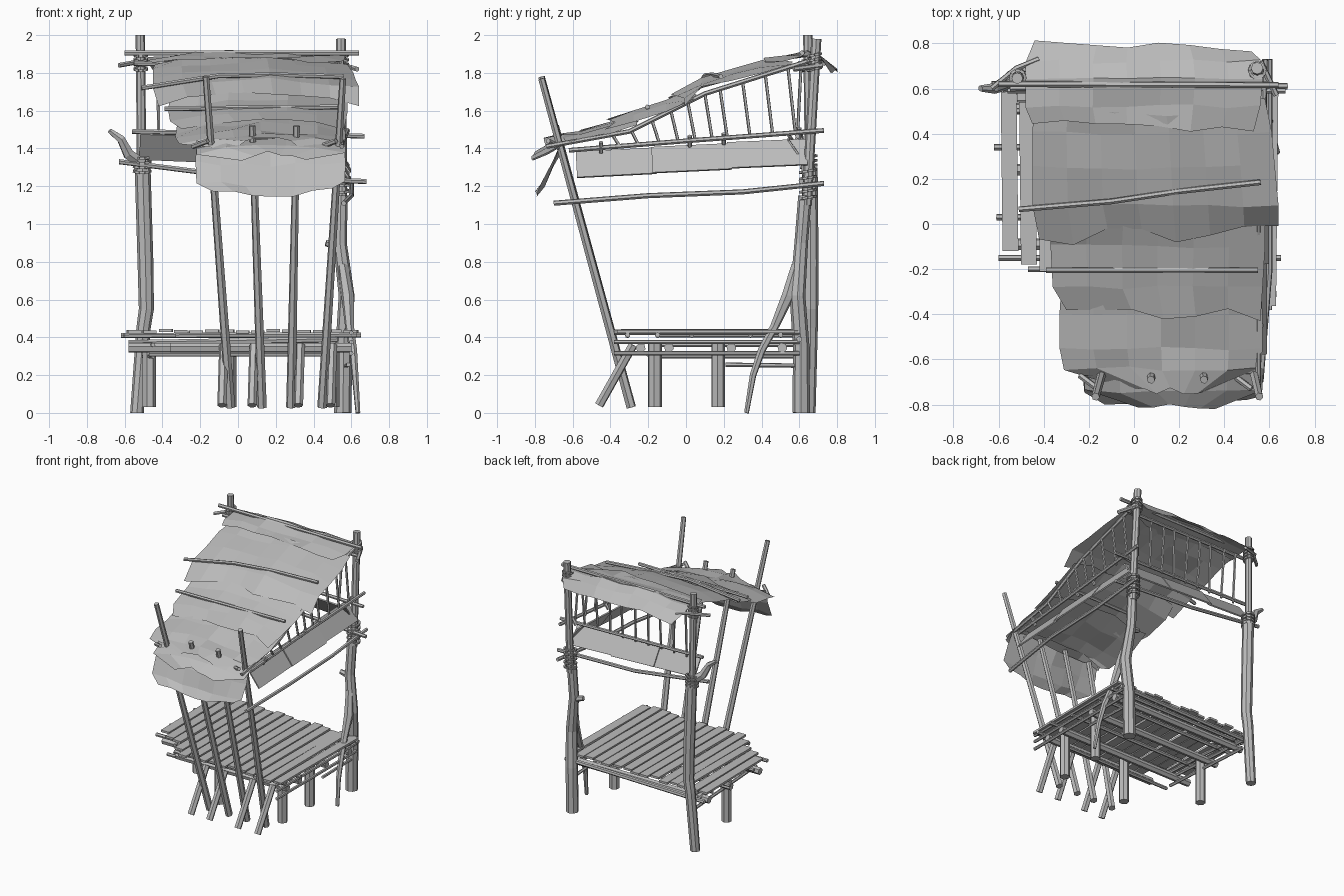
import bpy, bmesh, math, random
from mathutils import Vector

random.seed(4)
if "Cube" in bpy.data.objects:
    bpy.data.objects.remove(bpy.data.objects["Cube"])

GREY = (0.5, 0.5, 0.5, 1)
mat = bpy.data.materials.new("weathered grey")
mat.use_nodes = True
mat.diffuse_color = GREY
mat.node_tree.nodes["Principled BSDF"].inputs["Base Color"].default_value = GREY


def finish(name, bm):
    mesh = bpy.data.meshes.new(name)
    bm.to_mesh(mesh)
    bm.free()
    mesh.materials.append(mat)
    obj = bpy.data.objects.new(name, mesh)
    bpy.context.collection.objects.link(obj)
    return obj


def rod(name, points, radius, sides=6):
    """Faceted pole through points; radius is one number or one per point."""
    pts = [Vector(p) for p in points]
    radii = radius if isinstance(radius, (list, tuple)) else [radius] * len(pts)
    axis = (pts[-1] - pts[0]).normalized()
    side = axis.orthogonal().normalized()
    other = axis.cross(side)
    bm = bmesh.new()
    rings = []
    for p, r in zip(pts, radii):
        angles = [2 * math.pi * i / sides for i in range(sides)]
        rings.append([bm.verts.new(p + r * (math.cos(a) * side + math.sin(a) * other)) for a in angles])
    for low, high in zip(rings, rings[1:]):
        for i in range(sides):
            j = (i + 1) % sides
            bm.faces.new((low[i], low[j], high[j], high[i]))
    bm.faces.new(rings[0][::-1])
    bm.faces.new(rings[-1])
    return finish(name, bm)


def board(name, start, end, width, height, tilt=0):
    """Flat board between two points; tilt leans its upper edge over."""
    a, b = Vector(start), Vector(end)
    along = (b - a).normalized()
    side = along.cross(Vector((0, 0, 1))).normalized()
    upright = side.cross(along)
    up = upright * math.cos(tilt) - side * math.sin(tilt)
    across = side * math.cos(tilt) + upright * math.sin(tilt)
    bm = bmesh.new()
    bmesh.ops.create_cube(bm, size=1)
    for v in bm.verts:
        c = v.co.copy()
        v.co = (a + b) / 2 + along * c.x * (b - a).length + across * c.y * width + up * c.z * height
    return finish(name, bm)


def sheet(name, rows, cols, crown=0.05, ragged=0.03, rough=0.013):
    """Rumpled hide from rows of (y, z, x_min, x_max) with ragged ends."""
    bm = bmesh.new()
    grid = []
    for k, (y, z, x0, x1) in enumerate(rows):
        line = []
        for i in range(cols + 1):
            u = i / cols
            is_end = k in (0, len(rows) - 1)
            dy = random.uniform(-ragged, ragged) if is_end else random.uniform(-0.01, 0.01)
            dz = crown * (1 - (2 * u - 1) ** 2) - crown * 0.6 + random.uniform(-rough, rough)
            line.append(bm.verts.new((x0 + (x1 - x0) * u, y + dy, z + dz)))
        grid.append(line)
    for low, high in zip(grid, grid[1:]):
        for i in range(cols):
            bm.faces.new((low[i], low[i + 1], high[i + 1], high[i]))
    return finish(name, bm)


def lashing(name, center, radius, turns=4, pitch=0.025):
    """Rope wound around a post."""
    for t in range(turns):
        pts = []
        for i in range(11):
            a = 2 * math.pi * i / 10
            pts.append((center[0] + radius * math.cos(a), center[1] + radius * math.sin(a),
                        center[2] + t * pitch + 0.008 * math.sin(a)))
        for i in range(10):
            rod(f"{name}_{t}_{i}", pts[i:i + 2], 0.009, 4)


# Tall back posts with a forked root and stubs
rod("right_post", [(-.535, .65, 0), (-.5, .66, .45), (-.485, .66, .55), (-.49, .66, .8), (-.505, .655, 1.3)],
    [.036, .038, .04, .042, .042], 8)
rod("right_post_top", [(-.51, .655, 1.25), (-.517, .645, 2)], .025, 8)
rod("left_post", [(.555, .61, 0), (.56, .61, .35), (.575, .59, .62), (.54, .61, .9), (.545, .63, 1.15)],
    [.046, .044, .042, .036, .036], 8)
rod("left_post_top", [(.55, .64, 1.1), (.55, .65, 1.3), (.545, .69, 1.98)], .027, 8)
rod("forked_root", [(.555, .585, .78), (.58, .54, .62), (.59, .47, .46), (.61, .4, .33), (.62, .355, .2), (.635, .32, 0)],
    [.028, .034, .024, .021, .018, .013])
rod("post_knob", [(.54, .61, .88), (.465, .6, .9)], [.025, .018])
rod("post_branch", [(-.51, .65, 1.32), (-.58, .62, 1.37), (-.62, .6, 1.45), (-.68, .6, 1.495)],
    [.034, .032, .024, .014])
lashing("right_rope", (-.508, .65, 1.28), .043)
lashing("right_top_rope", (-.515, .648, 1.82), .033)
lashing("left_rope", (.548, .645, 1.14), .043, 5, .035)
lashing("left_top_rope", (.546, .68, 1.82), .035)

# Leaning front poles and short struts
poles = [(-.17, -.765, 1.78, -.04), (.075, -.69, 1.52, .127), (.31, -.69, 1.52, .28), (.555, -.765, 1.77, .445)]
for i, (x, y, z, foot) in enumerate(poles):
    rod(f"front_pole_{i}", [(x, y, z), (foot, -.29, .03)], [.018, .026])
for i, x in enumerate((-.085, .075, .32, .49)):
    rod(f"front_strut_{i}", [(x, -.46, .04), (x + .01, -.28, .36)], .025)
for x in (-.18, .5):
    rod("pole_peg", [(x - .06, -.67, 1.41), (x + .02, -.73, 1.44)], .014)

# Short legs
for i, (x, y) in enumerate(((-.47, .17), (.5, .17), (.5, -.165), (-.045, -.165))):
    rod(f"leg_{i}", [(x, y, .03), (x, y, .37)], .037, 7)

# Deck planks, shorter towards the right corner
for i in range(15):
    x = -.547 + i * .0815
    front = (-.12, -.18, -.21, -.3)[i] if i < 4 else -.37 + random.uniform(-.015, .03)
    z = .432 + random.uniform(-.004, .004)
    board(f"deck_plank_{i}", (x, front, z), (x + random.uniform(-.01, .01), .59 + random.uniform(-.02, .02), z),
          .07, .016)

# Cross beams under the deck
for i, (y, x0, x1) in enumerate(((-.24, -.36, .6), (-.09, -.58, .6), (.24, -.56, .6), (.51, -.56, .61))):
    rod(f"deck_beam_{i}", [(x0, y, .345), (x1, y, .345)], .027)
for i, (y, x0, x1) in enumerate(((-.31, -.33, .63), (-.15, -.6, .65), (.03, -.61, .6), (.34, -.62, .6), (.5, -.58, .62))):
    rod(f"deck_rod_{i}", [(x0, y, .41), (x1, y, .413)], .014)
for z in (.425, .375, .315):
    rod("deck_side_rail", [(.6, -.38, z), (.6, .6, z)], .012)
    rod("deck_inner_rail", [(-.45, -.14, z - .015), (-.5, .6, z - .015)], .012)
rod("deck_low_rail", [(.585, .21, .255), (.57, .6, .25)], .012)
rod("deck_back_rail", [(-.58, .6, .37), (.62, .6, .39)], .016)
rod("deck_front_beam", [(-.47, -.2, .31), (.5, -.2, .31)], .013)

# Low wall boards on the left side and the back, leaning inward
LEAN = math.radians(35)
for i in range(3):
    y0, y1 = -.58 + i * .4, -.16 + i * .4
    x = .538 + .008 * (i % 2)
    board(f"side_wall_{i}", (x, y0, 1.313 + i * .025), (x, y1, 1.335 + i * .023), .01, .165, LEAN)
    x0 = -.52 + i * .35
    y = .59 + .008 * (i % 2)
    board(f"back_wall_{i}", (x0 + .37, y, 1.395 - i * .01), (x0, y, 1.41 - i * .01), .01, .165, LEAN)

# Wall rails
rod("side_top_rail", [(.545, -.62, 1.39), (.555, 0, 1.44), (.58, .73, 1.495)], .013)
rod("side_roof_rail", [(.55, -.74, 1.41), (.55, -.3, 1.49), (.55, .1, 1.69), (.55, .64, 1.86)], .013)
rod("side_low_rail", [(.56, -.7, 1.11), (.6, -.2, 1.15), (.6, .3, 1.17), (.6, .73, 1.215)], .014)
rod("back_low_rail", [(-.63, .62, 1.33), (0, .63, 1.25), (.68, .61, 1.225)], .014)
rod("back_top_rail", [(-.56, .59, 1.49), (.67, .59, 1.465)], .013)
rod("back_roof_rail", [(-.55, .6, 1.85), (.6, .62, 1.83)], .013)

# Balusters between wall and roof
roof_line = ((-.8, 1.4), (-.3, 1.49), (.1, 1.69), (.64, 1.86))
for i, y in enumerate((-.35, -.25, -.14, -.04, .05, .14, .22, .34, .46, .58)):
    top = y - .04
    for (ya, za), (yb, zb) in zip(roof_line, roof_line[1:]):
        if ya <= top <= yb:
            z = za + (zb - za) * (top - ya) / (yb - ya)
    rod(f"side_baluster_{i}", [(.55, y, 1.435 + y * .07), (.55, top, z)], .009, 5)
for i in range(9):
    x = -.42 + i * .11
    rod(f"back_baluster_{i}", [(x, .59, 1.46), (x + random.uniform(-.02, .02), .61, 1.85)], .009, 5)
for y in (-.45, .02, .2, .6):
    rod("rail_tie", [(.53, y, 1.41 + y * .07), (.565, y, 1.465 + y * .07)], .012, 5)

# Overlapping roof hides, from the front flap up to the rear cap
sheet("front_flap", [(-.79, 1.165, -.13, .5), (-.755, 1.21, -.22, .565), (-.70, 1.32, -.225, .57), (-.66, 1.42, -.22, .56)],
      6, -.03, .012)
sheet("roof_nose", [(-.81, 1.365, .02, .36), (-.74, 1.395, -.22, .57), (-.64, 1.44, -.22, .57)], 5, .03, .015)
sheet("roof_front", [(-.74, 1.43, -.02, .34), (-.64, 1.45, -.31, .56), (-.55, 1.475, -.33, .57), (-.4, 1.515, -.33, .57),
                     (-.25, 1.56, -.32, .56)], 6, .05, .015)
sheet("roof_lower_middle", [(-.4, 1.535, -.3, .56), (-.28, 1.575, -.36, .57), (-.1, 1.635, -.37, .58), (.03, 1.695, -.36, .58)], 6)
sheet("roof_upper_middle", [(-.05, 1.665, -.42, .64), (.08, 1.745, -.45, .64), (.25, 1.8, -.45, .625),
                            (.4, 1.84, -.45, .61), (.52, 1.87, -.44, .58)], 7, .05, .045)
sheet("roof_rear_cap", [(.43, 1.865, -.45, .53), (.52, 1.885, -.48, .56), (.64, 1.9, -.48, .57),
                        (.72, 1.87, -.48, .56), (.79, 1.81, -.44, .52)], 7, .025, .03)

# Rods holding the roof down
rod("roof_ridge_rod", [(-.6, .62, 1.905), (.64, .615, 1.905)], .014)
rod("roof_cross_rod", [(-.63, .6, 1.84), (-.52, .69, 1.86), (-.42, .73, 1.85)], .013)
rod("roof_diagonal_rod", [(-.51, .065, 1.72), (-.1, .1, 1.785), (.2, .145, 1.79), (.56, .185, 1.78)], .013)
rod("roof_lower_rod", [(-.39, -.205, 1.61), (.55, -.205, 1.62)], .013)
rod("left_post_peg", [(.56, .72, 1.84), (.63, .57, 1.82)], .014)
